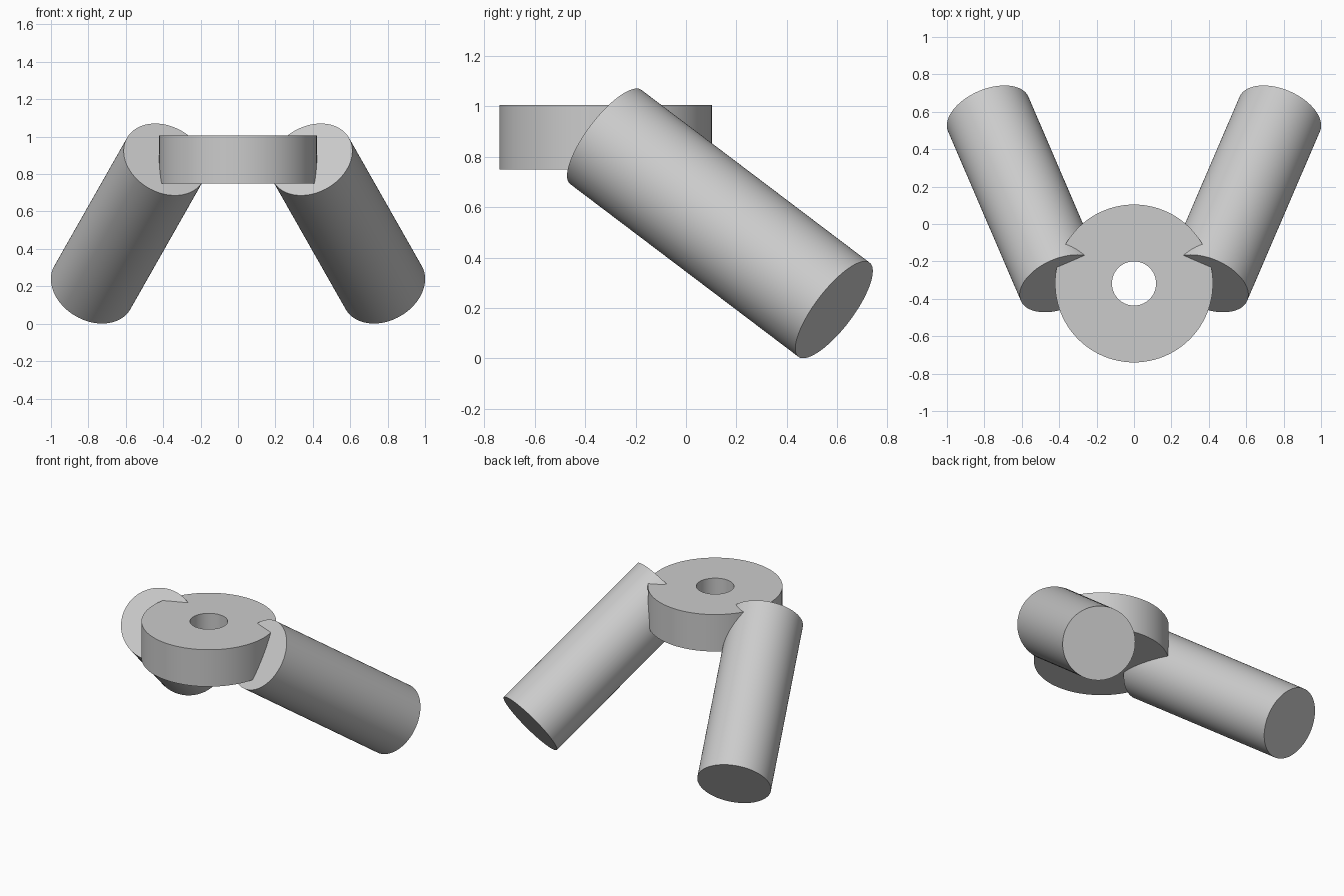
import bpy, bmesh, math
from mathutils import Vector, Matrix

cube = bpy.data.objects.get("Cube")
if cube:
    bpy.data.objects.remove(cube, do_unlink=True)

# Single plain grey material
grey = bpy.data.materials.new("plain_grey")
grey.use_nodes = True
colour = (0.6, 0.6, 0.6, 1)
grey.diffuse_color = colour
grey.node_tree.nodes["Principled BSDF"].inputs["Base Color"].default_value = colour


def finish(name, bm):
    """Turn a bmesh into a smooth-sided object with crisp rims."""
    bmesh.ops.remove_doubles(bm, verts=bm.verts, dist=1e-5)
    bmesh.ops.recalc_face_normals(bm, faces=bm.faces)
    mesh = bpy.data.meshes.new(name)
    bm.to_mesh(mesh)
    bm.free()
    mesh.materials.append(grey)
    obj = bpy.data.objects.new(name, mesh)
    bpy.context.collection.objects.link(obj)
    bpy.ops.object.select_all(action='DESELECT')
    obj.select_set(True)
    bpy.context.view_layer.objects.active = obj
    bpy.ops.object.shade_smooth_by_angle(angle=math.radians(30))
    return obj


def ring(name, centre, outer, inner, z0, z1):
    """Flat washer made by spinning a rectangular section."""
    bm = bmesh.new()
    section = [(inner, z0), (outer, z0), (outer, z1), (inner, z1)]
    verts = [bm.verts.new((centre[0] + r, centre[1], z)) for r, z in section]
    edges = [bm.edges.new((verts[i], verts[(i + 1) % 4])) for i in range(4)]
    bmesh.ops.spin(bm, geom=verts + edges, cent=(*centre, 0), axis=(0, 0, 1),
                   angle=math.tau, steps=96)
    return finish(name, bm)


def rod(name, start, end, radius):
    """Solid cylinder running between two points."""
    start, end = Vector(start), Vector(end)
    axis = end - start
    turn = axis.to_track_quat('Z', 'Y').to_matrix().to_4x4()
    bm = bmesh.new()
    bmesh.ops.create_cone(bm, cap_ends=True, segments=96, radius1=radius,
                          radius2=radius, depth=axis.length,
                          matrix=Matrix.Translation((start + end) / 2) @ turn)
    return finish(name, bm)


# Ring with a central bore
ring("hub_ring", (0, -0.318), 0.422, 0.118, 0.75, 1.005)

# Pair of legs splaying outwards, backwards and down
for side, name in ((1, "left_leg"), (-1, "right_leg")):
    rod(name, (side * 0.39, -0.318, 0.878), (side * 0.779, 0.587, 0.193), 0.234)
